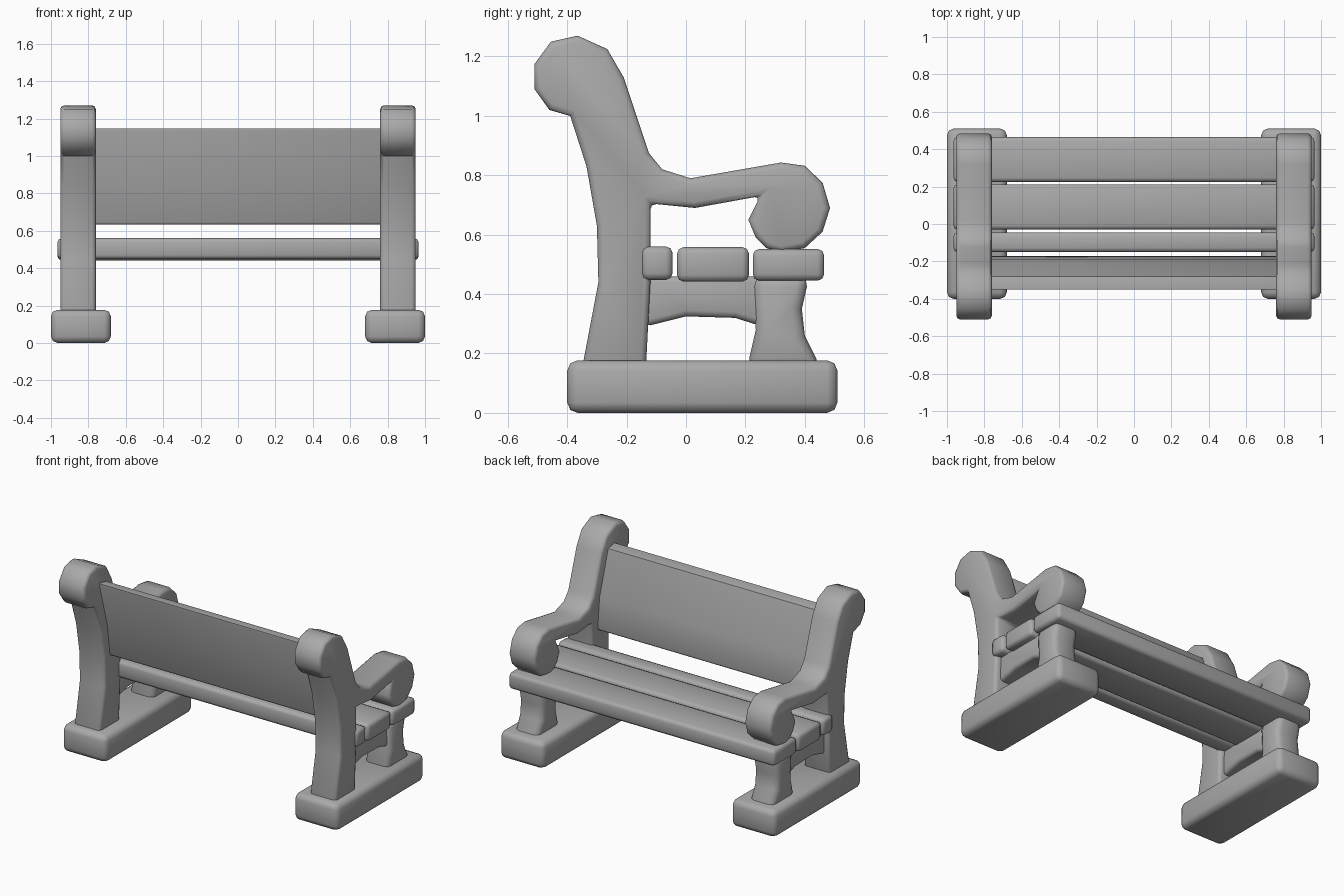
import bpy
import bmesh
import math

cube = bpy.data.objects.get("Cube")
if cube:
    bpy.data.objects.remove(cube, do_unlink=True)

GREY = (0.4, 0.4, 0.4, 1)
stone = bpy.data.materials.new("plain grey")
stone.use_nodes = True
stone.diffuse_color = GREY
stone.node_tree.nodes["Principled BSDF"].inputs["Base Color"].default_value = GREY


def extrude_part(name, profile, x0, x1, bevel, segments=2):
    """Extrude a (y, z) outline along x and round its sharp edges."""
    bm = bmesh.new()
    face = bm.faces.new([bm.verts.new((x0, y, z)) for y, z in profile])
    out = bmesh.ops.extrude_face_region(bm, geom=[face])
    moved = [v for v in out["geom"] if isinstance(v, bmesh.types.BMVert)]
    bmesh.ops.translate(bm, verts=moved, vec=(x1 - x0, 0, 0))
    bmesh.ops.recalc_face_normals(bm, faces=bm.faces)
    mesh = bpy.data.meshes.new(name)
    bm.to_mesh(mesh)
    bm.free()
    mesh.materials.append(stone)
    obj = bpy.data.objects.new(name, mesh)
    bpy.context.collection.objects.link(obj)
    mod = obj.modifiers.new("rounded edges", "BEVEL")
    mod.width = bevel
    mod.segments = segments
    mod.limit_method = "ANGLE"
    mod.angle_limit = math.radians(62)
    bpy.ops.object.select_all(action="DESELECT")
    obj.select_set(True)
    bpy.context.view_layer.objects.active = obj
    bpy.ops.object.modifier_apply(modifier=mod.name)
    bpy.ops.object.shade_smooth_by_angle(angle=math.radians(50))
    return obj


def box(y0, y1, z0, z1):
    return [(y0, z0), (y1, z0), (y1, z1), (y0, z1)]


# Side outline: rear post, scrolled top, armrest and its round end
FRAME = [(-.35, .15), (-.295, .44), (-.30, .63), (-.335, .83), (-.39, 1.0),
         (-.46, 1.02), (-.51, 1.09), (-.51, 1.175), (-.455, 1.25), (-.365, 1.27),
         (-.265, 1.225), (-.21, 1.13), (-.125, .875), (-.08, .82), (.015, .79),
         (.32, .843), (.40, .832), (.46, .775), (.485, .69), (.46, .61),
         (.40, .555), (.32, .54), (.27, .555), (.235, .59), (.21, .65), (.25, .73),
         (.03, .69), (-.12, .705), (-.12, .44), (-.135, .15)]
FRONT_LEG = [(.205, .15), (.235, .28), (.225, .46), (.415, .46), (.39, .35),
             (.40, .26), (.455, .15)]
RAIL = [(-.14, .29), (0, .325), (.165, .32), (.26, .29), (.26, .46), (-.14, .46)]

for side, s in (("left", 1), ("right", -1)):
    extrude_part(side + "_frame", FRAME, s * .76, s * .95, .02)
    extrude_part(side + "_front_leg", FRONT_LEG, s * .765, s * .94, .035)
    extrude_part(side + "_side_rail", RAIL, s * .79, s * .915, .02)
    extrude_part(side + "_foot", box(-.40, .51, 0, .177), s * .68, s * 1.0, .035)

# Seat slats
for name, y0, y1, z0, z1 in (("front_slat", .225, .465, .445, .552),
                             ("middle_slat", -.03, .212, .442, .558),
                             ("rear_slat", -.15, -.045, .448, .56)):
    extrude_part(name, box(y0, y1, z0, z1), -.965, .965, .022)

# Leaning, slightly curved backrest
BACK = [(-.17, .64), (-.19, .85), (-.28, 1.135), (-.355, 1.15), (-.27, .85), (-.24, .63)]
extrude_part("backrest", BACK, -.80, .80, .015)
